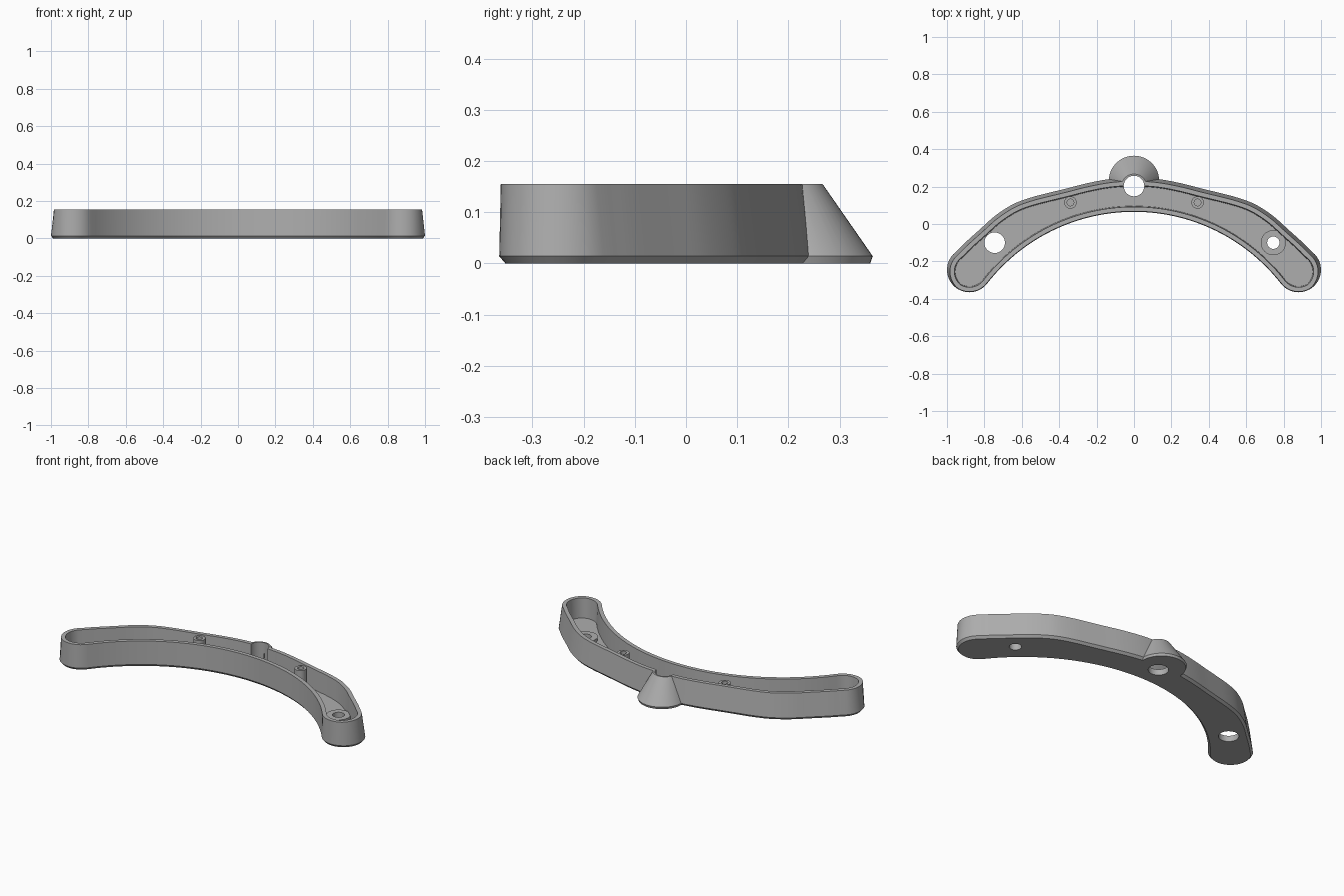
import bpy, bmesh, math
from mathutils import Vector

if "Cube" in bpy.data.objects:
    bpy.data.objects.remove(bpy.data.objects["Cube"])

ARC = Vector((0, -0.93))      # centre of the concave front arc, radius 1
END = Vector((0.88, -0.245))  # centre of the rounded end
END_R, TOP = 0.12, 0.155

grey = bpy.data.materials.new("grey plastic")
grey.diffuse_color = (0.42, 0.42, 0.42, 1)
grey.use_nodes = True
grey.node_tree.nodes["Principled BSDF"].inputs["Base Color"].default_value = grey.diffuse_color


def spline(pts, n=5):
    """Catmull-Rom curve through the points."""
    p = [Vector(q) for q in pts]
    p = [2 * p[0] - p[1]] + p + [2 * p[-1] - p[-2]]
    out = []
    for a, b, c, d in zip(p, p[1:], p[2:], p[3:]):
        for i in range(n):
            t = i / n
            out.append(0.5 * (2 * b + (c - a) * t + (2 * a - 5 * b + 4 * c - d) * t * t
                              + (3 * b - a - 3 * c + d) * t ** 3))
    return out


def half_outline():
    """Right half of the base outline, from the back middle round to the front middle."""
    pts = spline([(0, .25), (.13, .24), (.25, .218), (.36, .19), (.45, .168), (.54, .145),
                  (.62, .118), (.68, .087), (.75, .038), (.82, -.025), (.9, -.097), (.95, -.147)])
    d = END - ARC
    tangent = math.atan2(-d.y, -d.x)      # direction from the end centre to the front arc
    a0, a1 = math.radians(44), tangent
    for i in range(19):
        a = a0 + (a1 - a0) * i / 18
        pts.append(END + END_R * Vector((math.cos(a), math.sin(a))))
    r, start = d.length - END_R, math.atan2(d.y, d.x)
    for i in range(1, 25):
        a = start + (math.pi / 2 - start) * i / 24
        pts.append(ARC + r * Vector((math.cos(a), math.sin(a))))
    return pts


half = half_outline()
base = half + [Vector((-p.x, p.y)) for p in reversed(half[1:-1])]


def inset(pts, amount, draft=0.0):
    """Move a clockwise outline inwards, with extra draft on the convex side."""
    out = []
    for i, p in enumerate(pts):
        t = (pts[(i + 1) % len(pts)] - pts[i - 1]).normalized()
        n = Vector((-t.y, t.x))
        out.append(p - n * (amount + draft * max(0, n.dot((p - ARC).normalized()))))
    return out


def loft(name, loops):
    """Closed solid through a stack of (outline, z) loops."""
    bm = bmesh.new()
    rings = [[bm.verts.new((p.x, p.y, z)) for p in pts] for pts, z in loops]
    for a, b in zip(rings, rings[1:]):
        for i in range(len(a)):
            j = (i + 1) % len(a)
            bm.faces.new((a[i], a[j], b[j], b[i]))
    bm.faces.new(rings[0])
    bm.faces.new(rings[-1])
    bmesh.ops.recalc_face_normals(bm, faces=bm.faces[:])
    me = bpy.data.meshes.new(name)
    bm.to_mesh(me)
    bm.free()
    ob = bpy.data.objects.new(name, me)
    bpy.context.collection.objects.link(ob)
    me.materials.append(grey)
    return ob


def circle(x, y, r, n=48):
    return [Vector((x + r * math.cos(2 * math.pi * i / n), y + r * math.sin(2 * math.pi * i / n)))
            for i in range(n)]


def drum(name, x, y, r, z0, z1):
    return loft(name, [(circle(x, y, r), z0), (circle(x, y, r), z1)])


def combine(target, other, operation):
    """Apply a boolean and discard the second solid."""
    other.hide_render = True
    mod = target.modifiers.new(operation, 'BOOLEAN')
    mod.operation, mod.solver, mod.object = operation, 'EXACT', other
    bpy.context.view_layer.objects.active = target
    bpy.ops.object.modifier_apply(modifier=mod.name)
    bpy.data.objects.remove(other)


# Tray body with chamfered foot and drafted back wall
rim = inset(base, 0.003, 0.016)
tray = loft("tray", [(inset(base, 0.012), 0), (base, 0.014), (rim, TOP)])

# Flared boss on the back
combine(tray, loft("boss", [(circle(0, .23, .130), 0), (circle(0, .23, .135), .014),
                            (circle(0, .2, .067), TOP)]), 'UNION')

# Hollow interior
combine(tray, loft("cavity", [(inset(rim, 0.028), 0.035), (inset(rim, 0.023), TOP + 0.02)]),
        'DIFFERENCE')

# Screw posts and raised ring on the floor
for s in (-1, 1):
    combine(tray, drum("post", s * .34, .115, .033, .02, .148), 'UNION')
combine(tray, drum("ring", .745, -.1, .067, .02, .055), 'UNION')

# Through holes and blind screw holes
for x, y, r, z in ((-.745, -.1, .055, -.1), (0, .203, .055, -.1), (.745, -.1, .033, -.1),
                   (-.34, .115, .018, .05), (.34, .115, .018, .05)):
    combine(tray, drum("hole", x, y, r, z, .3), 'DIFFERENCE')

bpy.ops.object.select_all(action='DESELECT')
tray.select_set(True)
bpy.context.view_layer.objects.active = tray
bpy.ops.object.shade_smooth_by_angle(angle=math.radians(30))
